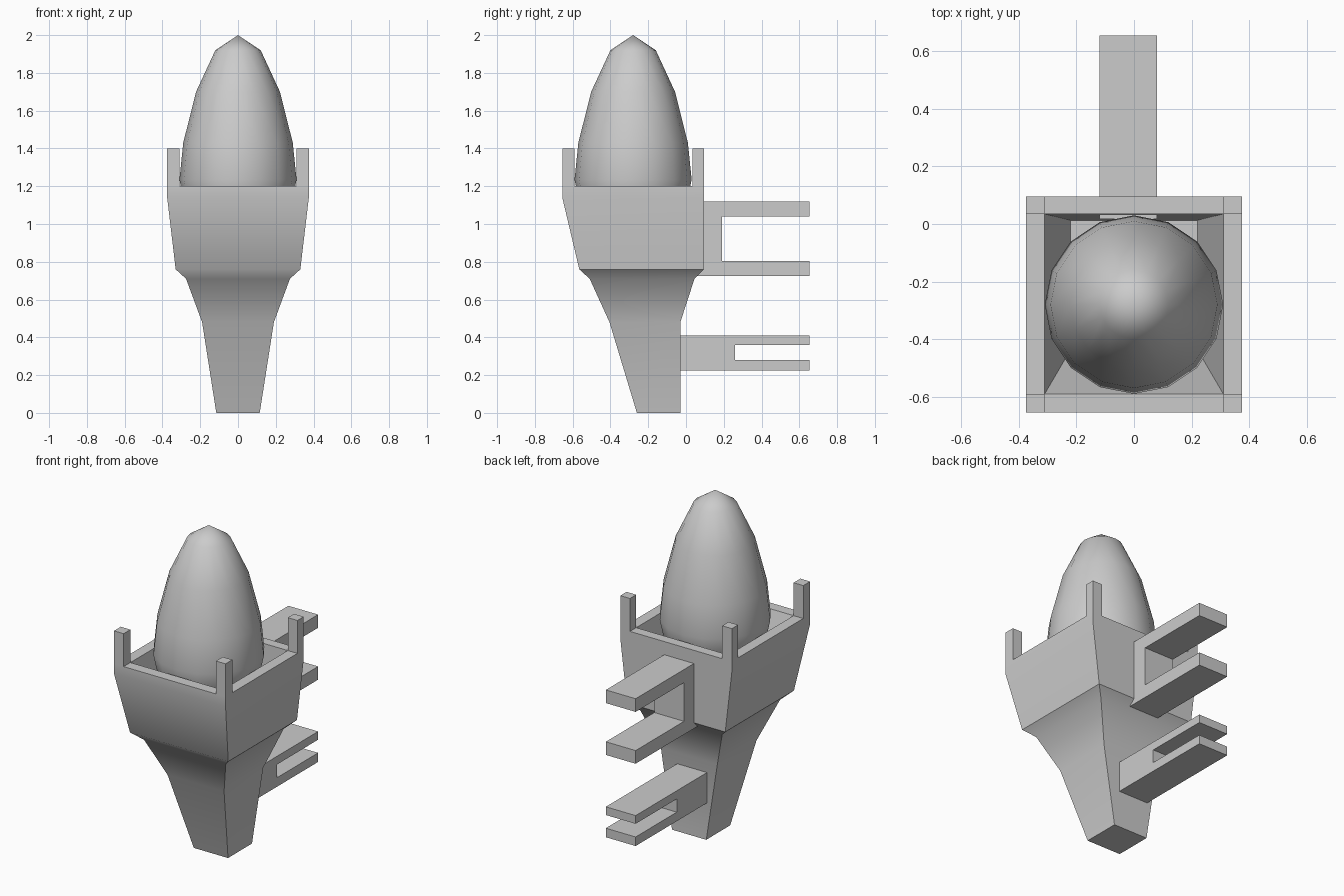
import bpy, bmesh, math

if "Cube" in bpy.data.objects:
    bpy.data.objects.remove(bpy.data.objects["Cube"])


def finish(name, bm, angle=None):
    bmesh.ops.recalc_face_normals(bm, faces=bm.faces[:])
    mesh = bpy.data.meshes.new(name)
    bm.to_mesh(mesh)
    bm.free()
    ob = bpy.data.objects.new(name, mesh)
    bpy.context.collection.objects.link(ob)
    if angle:
        bpy.ops.object.select_all(action='DESELECT')
        ob.select_set(True)
        bpy.context.view_layer.objects.active = ob
        bpy.ops.object.shade_smooth_by_angle(angle=math.radians(angle))
    return ob


def loft(bm, rings):
    # Join successive vertex rings; a one-point ring makes a tip
    loops = [[bm.verts.new(p) for p in r] for r in rings]
    for a, b in zip(loops, loops[1:]):
        n = max(len(a), len(b))
        for i in range(n):
            j = (i + 1) % n
            quad = [a[i % len(a)], a[j % len(a)], b[j % len(b)], b[i % len(b)]]
            bm.faces.new(list(dict.fromkeys(quad)))
    for end in (loops[0], loops[-1]):
        if len(end) > 2:
            bm.faces.new(end)


def rect(z, hx, y0, y1):
    return [(-hx, y0, z), (hx, y0, z), (hx, y1, z), (-hx, y1, z)]


def extrude_profile(name, pts, x0, x1):
    bm = bmesh.new()
    loft(bm, [[(x, y, z) for y, z in pts] for x in (x0, x1)])
    return finish(name, bm)


# Tapered holder with a hollow cup on top
bm = bmesh.new()
loft(bm, [rect(*r) for r in (
    (0, .115, -.26, -.03),
    (.48, .19, -.405, -.03),
    (.71, .275, -.51, .045),
    (.76, .33, -.565, .095),
    (1.14, .375, -.655, .095),
    (1.2, .375, -.655, .095),
    (1.2, .31, -.59, .035),
    (.76, .22, -.436, .013))])
finish("torch_holder", bm, 35)

# Four corner posts on the rim
for side, sx in (("left", -1), ("right", 1)):
    for end, y0, y1 in (("front", -.655, -.59), ("back", .035, .095)):
        extrude_profile(f"{end}_{side}_post",
                        [(y0, 1.2), (y1, 1.2), (y1, 1.4), (y0, 1.4)],
                        *sorted((sx * .31, sx * .375)))

# Egg-shaped flame: tall upper half, round lower half
profile = [(0, 2), (.12, 1.92), (.222, 1.70), (.29, 1.43), (.31, 1.235),
           (.286, 1.12), (.22, 1.02), (.12, .95), (0, .925)]
rings = []
for r, z in profile:
    n = 16 if r else 1
    rings.append([(r * math.cos(2 * math.pi * i / n),
                   -.28 + r * math.sin(2 * math.pi * i / n), z) for i in range(n)])
bm = bmesh.new()
loft(bm, rings)
finish("flame", bm, 40)


# Forked wall brackets at the back
def bracket(name, y0, y_gap, z0, g0, g1, z1):
    end = .655
    extrude_profile(name, [(y0, z0), (end, z0), (end, g0), (y_gap, g0),
                           (y_gap, g1), (end, g1), (end, z1), (y0, z1)], -.12, .08)


bracket("upper_bracket", .018, .19, .725, .805, 1.04, 1.12)
bracket("lower_bracket", -.05, .26, .225, .28, .36, .41)
